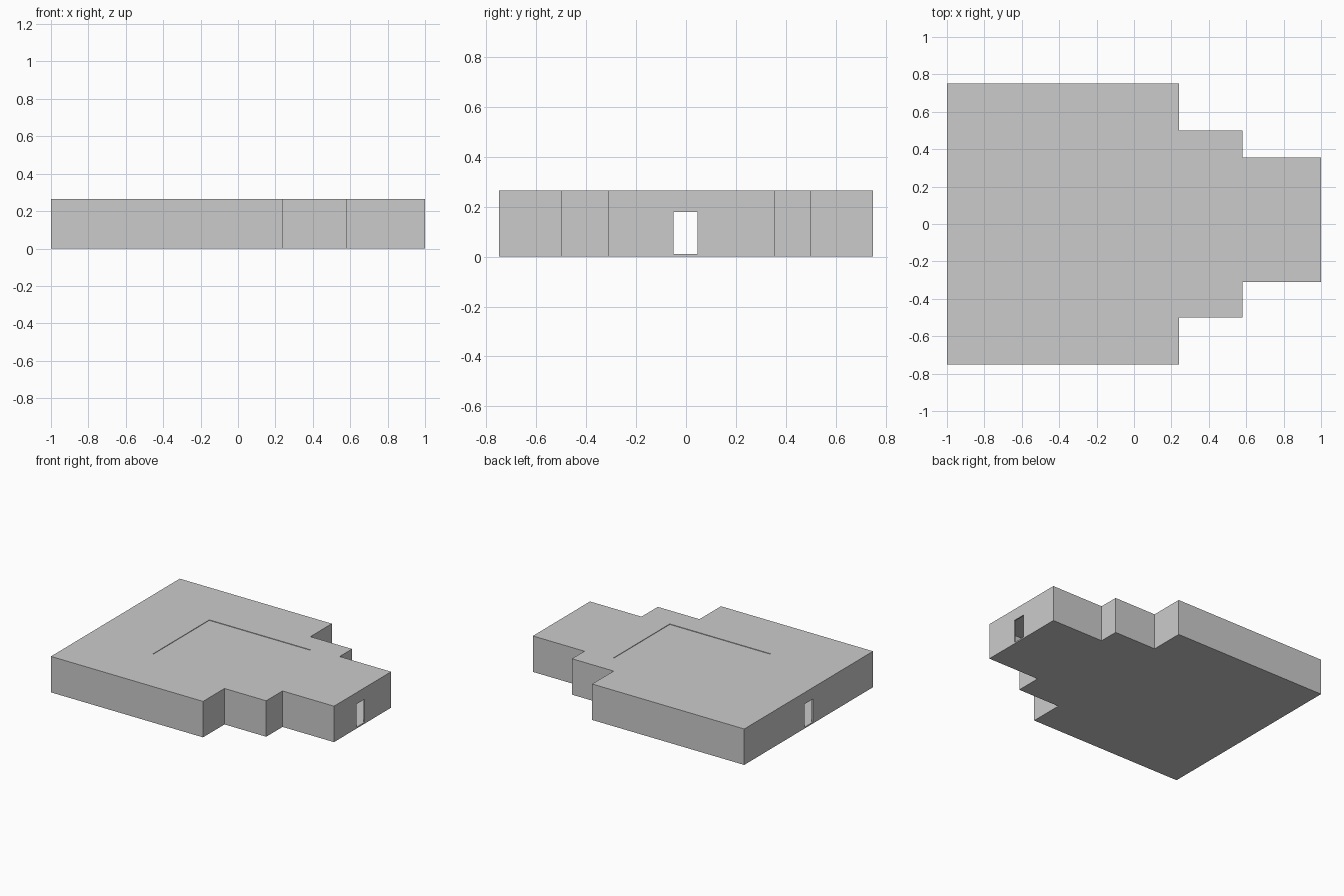
import bpy, bmesh

if "Cube" in bpy.data.objects:
    bpy.data.objects.remove(bpy.data.objects["Cube"])

HEIGHT = 0.265
WALL = 0.01


def prism(name, outline, z0, z1):
    """Extrude a flat outline from z0 to z1."""
    bm = bmesh.new()
    base = bm.faces.new([bm.verts.new((x, y, z0)) for x, y in outline])
    ext = bmesh.ops.extrude_face_region(bm, geom=[base])
    top = [v for v in ext["geom"] if isinstance(v, bmesh.types.BMVert)]
    bmesh.ops.translate(bm, verts=top, vec=(0, 0, z1 - z0))
    bmesh.ops.recalc_face_normals(bm, faces=bm.faces)
    mesh = bpy.data.meshes.new(name)
    bm.to_mesh(mesh)
    bm.free()
    obj = bpy.data.objects.new(name, mesh)
    bpy.context.collection.objects.link(obj)
    return obj


def plan(t=0.0):
    """Stepped floor plan, inset by t."""
    x0, x1, x2, x3 = -1 + t, 0.24 - t, 0.58 - t, 1 - t
    a, b = 0.75 - t, 0.5 - t
    south, north = -0.31 + t, 0.355 - t
    return [(x0, -a), (x1, -a), (x1, -b), (x2, -b), (x2, south), (x3, south),
            (x3, north), (x2, north), (x2, b), (x1, b), (x1, a), (x0, a)]


def rect(x0, x1, y0, y1):
    return [(x0, y0), (x1, y0), (x1, y1), (x0, y1)]


def cut(target, cutter):
    mod = target.modifiers.new(cutter.name, "BOOLEAN")
    mod.operation = "DIFFERENCE"
    mod.solver = "EXACT"
    mod.object = cutter
    bpy.context.view_layer.objects.active = target
    bpy.ops.object.modifier_apply(modifier=mod.name)
    bpy.data.objects.remove(cutter)


# Hollow building shell
building = prism("building_shell", plan(), 0, HEIGHT)
cut(building, prism("interior_space", plan(WALL), 0.01, HEIGHT - 0.012))

# Doorways in both end walls
for side in (-1, 1):
    xs = sorted((side * 0.97, side * 1.03))
    cut(building, prism("doorway", rect(*xs, -0.05, 0.047), 0.01, 0.18))

# Shallow recessed roof panel
cut(building, prism("roof_recess", rect(-0.465, 0.36, -0.325, 0.33),
                    HEIGHT - 0.004, HEIGHT + 0.05))
